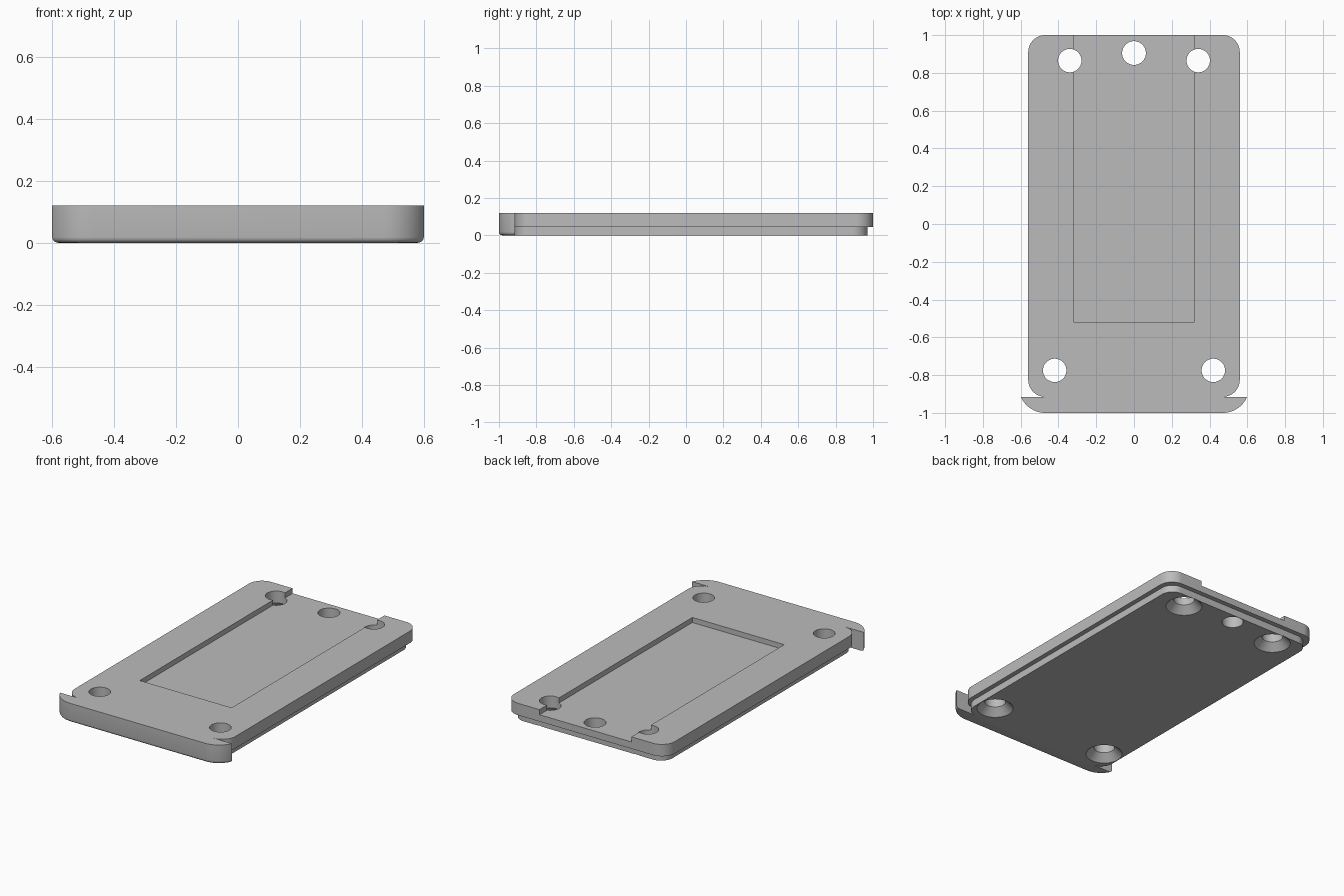
import bpy, bmesh
from math import sin, cos, pi, radians, asin

cube = bpy.data.objects.get("Cube")
if cube:
    bpy.data.objects.remove(cube, do_unlink=True)

grey = bpy.data.materials.new("plain grey")
grey.use_nodes = True
colour = (0.5, 0.5, 0.5, 1)
grey.diffuse_color = colour
grey.node_tree.nodes["Principled BSDF"].inputs["Base Color"].default_value = colour

TOP, STEP, LIP_BACK = 0.12, 0.045, -0.915


def arc(cx, cy, r, start, end, n=16):
    angles = [start + (end - start) * i / n for i in range(n + 1)]
    return [(cx + r * cos(a), cy + r * sin(a)) for a in angles]


def rounded_rect(half_w, y0, y1, r):
    points = []
    centres = [(half_w - r, y1 - r), (r - half_w, y1 - r),
               (r - half_w, y0 + r), (half_w - r, y0 + r)]
    for i, (cx, cy) in enumerate(centres):
        points += arc(cx, cy, r, i * pi / 2, (i + 1) * pi / 2)
    return points


def make_object(name, bm):
    bmesh.ops.recalc_face_normals(bm, faces=bm.faces)
    mesh = bpy.data.meshes.new(name)
    bm.to_mesh(mesh)
    bm.free()
    obj = bpy.data.objects.new(name, mesh)
    bpy.context.collection.objects.link(obj)
    mesh.materials.append(grey)
    return obj


def extrude(name, outline, z0, z1, fillet=0):
    bm = bmesh.new()
    base = bm.faces.new([bm.verts.new((x, y, z0)) for x, y in outline])
    grown = bmesh.ops.extrude_face_region(bm, geom=[base], use_keep_orig=True)
    for v in grown["geom"]:
        if isinstance(v, bmesh.types.BMVert):
            v.co.z = z1
    if fillet:  # round the lower edge, leaving the straight back edge sharp
        edges = [e for e in base.edges
                 if min(v.co.y for v in e.verts) < LIP_BACK - 0.001]
        bmesh.ops.bevel(bm, geom=edges, offset=fillet, segments=4,
                        profile=0.5, affect='EDGES')
    return make_object(name, bm)


def lathe(name, x, y, profile, n=48):
    # Closed round cutter from a list of (radius, height)
    bm = bmesh.new()
    rings = [[bm.verts.new((x + r * cos(2 * pi * i / n), y + r * sin(2 * pi * i / n), z))
              for i in range(n)] for r, z in profile]
    for a, b in zip(rings, rings[1:]):
        for i in range(n):
            j = (i + 1) % n
            bm.faces.new((a[i], a[j], b[j], b[i]))
    bm.faces.new(rings[0])
    bm.faces.new(rings[-1])
    return make_object(name, bm)


def combine(target, tool, operation):
    mod = target.modifiers.new(operation, 'BOOLEAN')
    mod.operation = operation
    mod.solver = 'EXACT'
    mod.object = tool
    bpy.context.view_layer.objects.active = target
    bpy.ops.object.modifier_apply(modifier=mod.name)
    bpy.data.objects.remove(tool, do_unlink=True)


# Stepped plate: wide upper tier over a narrower lower tier
plate = extrude("cover_plate", rounded_rect(0.56, LIP_BACK, 1.0, 0.09), STEP, TOP)
lower = extrude("lower_tier", rounded_rect(0.53, LIP_BACK, 0.97, 0.08), 0, STEP)
combine(plate, lower, 'UNION')

# Front lip with curved ends and a rounded lower edge
r, cx, cy = 0.14, 0.47, -0.86
tip = asin((LIP_BACK - cy) / r)
right = arc(cx, cy, r, -pi / 2, tip)
left = [(-x, y) for x, y in reversed(right)]
lip = extrude("front_lip", right + left, 0, TOP, fillet=0.018)
combine(plate, lip, 'UNION')

# Shallow channel, open at the back
channel = extrude("channel_cutter",
                  [(-0.32, -0.52), (0.32, -0.52), (0.32, 1.1), (-0.32, 1.1)], 0.088, 0.2)
combine(plate, channel, 'DIFFERENCE')

# Screw holes countersunk from below, and one plain hole
screw = [(0.117, -0.01), (0.062, 0.045), (0.062, 0.2)]
for side in (-1, 1):
    for x, y in ((0.34, 0.865), (0.42, -0.775)):
        combine(plate, lathe("screw_cutter", side * x, y, screw), 'DIFFERENCE')
combine(plate, lathe("hole_cutter", 0, 0.905, [(0.063, -0.1), (0.063, 0.2)]), 'DIFFERENCE')

bpy.ops.object.select_all(action='DESELECT')
plate.select_set(True)
bpy.context.view_layer.objects.active = plate
bpy.ops.object.shade_smooth_by_angle(angle=radians(30))
